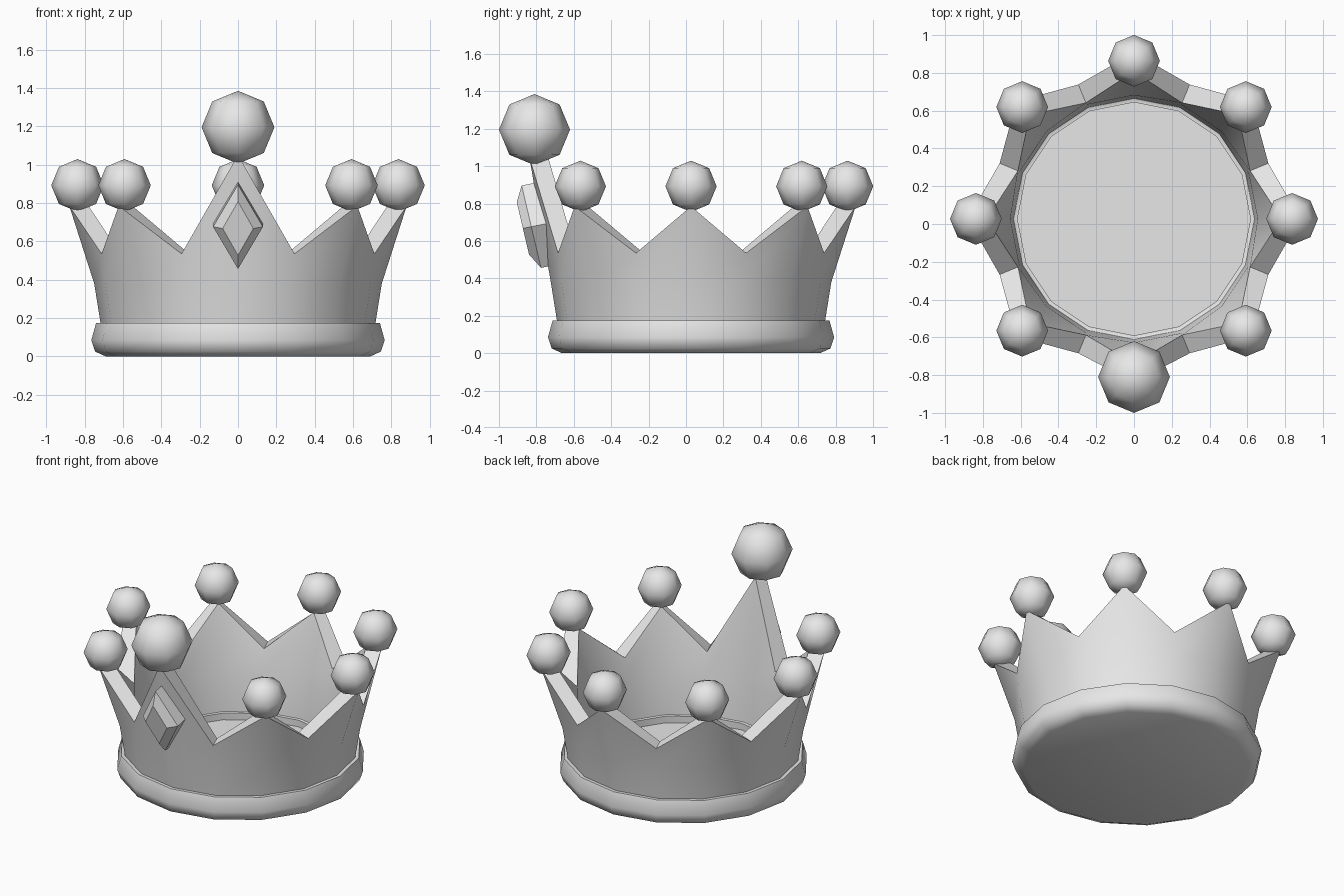
import bpy, bmesh, math
from mathutils import Vector

SIDES = 16
CENTRE_Y = 0.027

cube = bpy.data.objects.get("Cube")
if cube:
    bpy.data.objects.remove(cube, do_unlink=True)

grey = bpy.data.materials.new("light grey")
grey.use_nodes = True
colour = (0.8, 0.8, 0.8, 1)
grey.diffuse_color = colour
grey.node_tree.nodes["Principled BSDF"].inputs["Base Color"].default_value = colour


def finish(bm, name, smooth_angle):
    """Turn a bmesh into a shaded object with the shared material."""
    bmesh.ops.recalc_face_normals(bm, faces=bm.faces)
    mesh = bpy.data.meshes.new(name)
    bm.to_mesh(mesh)
    bm.free()
    mesh.materials.append(grey)
    obj = bpy.data.objects.new(name, mesh)
    bpy.context.collection.objects.link(obj)
    bpy.ops.object.select_all(action="DESELECT")
    obj.select_set(True)
    bpy.context.view_layer.objects.active = obj
    if smooth_angle:
        bpy.ops.object.shade_smooth_by_angle(angle=math.radians(smooth_angle))
    return obj


def around(column, radius, z):
    """Point on the crown's circle; column 0 is the front."""
    a = math.tau * column / SIDES
    return Vector((radius * math.sin(a), CENTRE_Y - radius * math.cos(a), z))


def loft(bm, columns, closed):
    """Skin neighbouring columns of (radius, z) points into a ring."""
    verts = [[bm.verts.new(around(i, r, z)) for r, z in col]
             for i, col in enumerate(columns)]
    count = len(columns[0])
    for i in range(SIDES):
        a, b = verts[i], verts[(i + 1) % SIDES]
        for j in range(count if closed else count - 1):
            k = (j + 1) % count
            bm.faces.new((a[j], b[j], b[k], a[k]))
    return verts


# Base: rounded band with a shallow floor inside
band = [(0.69, 0), (0.745, 0.025), (0.765, 0.085), (0.74, 0.175),
        (0.69, 0.175), (0.64, 0.12), (0.617, 0.12), (0.617, 0.075)]
bm = bmesh.new()
rings = loft(bm, [band] * SIDES, closed=False)
bm.faces.new([col[0] for col in rings])
bm.faces.new([col[-1] for col in rings])
finish(bm, "base_band", 50)

# Wall: flared zigzag with a tall front point
def wall_column(i):
    if i == 0:
        outer, inner, top = 0.865, 0.765, 1.05
    elif i % 2 == 0:
        outer, inner, top = 0.88, 0.78, 0.785
    else:
        outer, inner, top = 0.77, 0.665, 0.535
    return [(0.71, 0.13), (0.75, 0.38), (outer, top),
            (inner, top), (0.655, 0.38), (0.637, 0.1)]

bm = bmesh.new()
loft(bm, [wall_column(i) for i in range(SIDES)], closed=True)
finish(bm, "crown_wall", 40)

# Balls on every point, the front one larger
for i in range(0, SIDES, 2):
    front = i == 0
    bm = bmesh.new()
    bmesh.ops.create_uvsphere(bm, u_segments=8, v_segments=4,
                              radius=0.19 if front else 0.137)
    bmesh.ops.translate(bm, verts=bm.verts,
                        vec=around(i, 0.837, 1.195 if front else 0.892))
    finish(bm, "front_ball" if front else f"point_ball_{i // 2}", 60)

# Gem: bevelled diamond leaning with the front point
bm = bmesh.new()
layers = []
for width, height, depth in ((0.13, 0.22, 0.03), (0.13, 0.22, -0.055), (0.08, 0.14, -0.1)):
    outline = ((0, height), (width, 0), (0, -height), (-width, 0))
    layers.append([bm.verts.new((x, -0.772 + depth - 0.235 * z, 0.687 + z + depth * 0.2))
                   for x, z in outline])
for low, high in zip(layers, layers[1:]):
    for j in range(4):
        k = (j + 1) % 4
        bm.faces.new((low[j], low[k], high[k], high[j]))
bm.faces.new(layers[0])
bm.faces.new(layers[-1])
finish(bm, "front_gem", 0)
